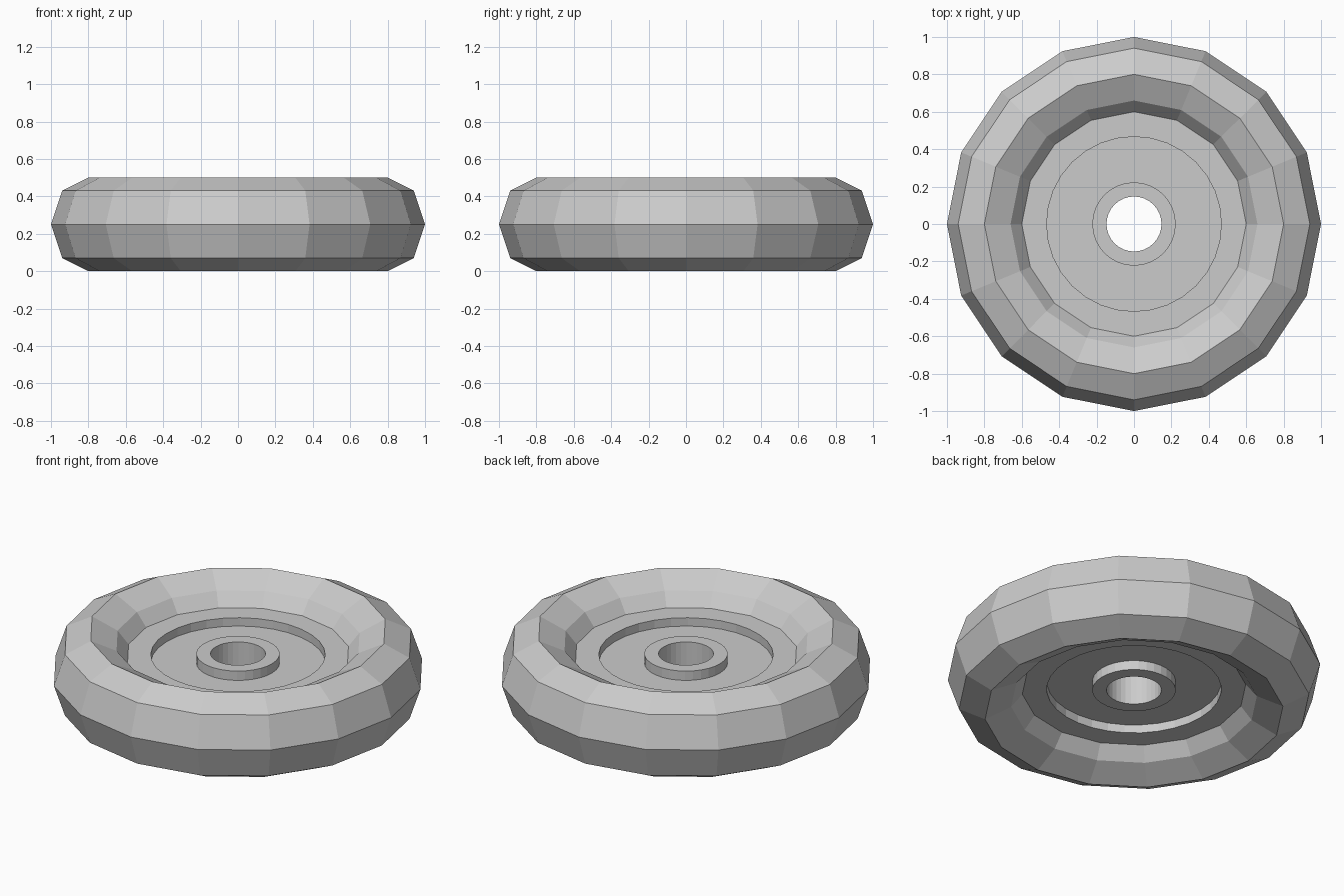
import bpy
import bmesh
from math import cos, sin, pi

if "Cube" in bpy.data.objects:
    bpy.data.objects.remove(bpy.data.objects["Cube"], do_unlink=True)

MID = 0.25  # height of the wheel's symmetry plane

grey = bpy.data.materials.new("light_grey")
grey.use_nodes = True
colour = (0.6, 0.6, 0.6, 1)
grey.diffuse_color = colour
grey.node_tree.nodes["Principled BSDF"].inputs["Base Color"].default_value = colour


def lathe(name, profile, sides, closed=False, chord_rings=()):
    """Spin (radius, height) points round z; chord rings keep half as many corners."""
    bm = bmesh.new()
    rings = []
    for index, (radius, height) in enumerate(profile):
        ring = []
        for k in range(sides):
            flat = index in chord_rings and k % 2 == 1
            r = radius * cos(2 * pi / sides) if flat else radius
            a = 2 * pi * k / sides
            ring.append(bm.verts.new((r * cos(a), r * sin(a), MID + height)))
        rings.append(ring)
    pairs = list(zip(rings, rings[1:]))
    if closed:
        pairs.append((rings[-1], rings[0]))
    for lower, upper in pairs:
        for k in range(sides):
            n = (k + 1) % sides
            bm.faces.new((lower[k], lower[n], upper[n], upper[k]))
    mesh = bpy.data.meshes.new(name)
    bm.to_mesh(mesh)
    bm.free()
    mesh.materials.append(grey)
    obj = bpy.data.objects.new(name, mesh)
    bpy.context.collection.objects.link(obj)
    return obj


def mirrored(upper):
    """Profile below the symmetry plane, in reverse order."""
    return [(r, -h) for r, h in reversed(upper)]


# Faceted tyre, from its outer edge over the shoulder to the plate
shoulder = [(0.94, 0.18), (0.8, 0.25), (0.66, 0.18), (0.6, 0.105)]
lathe("tyre", mirrored(shoulder) + [(1, 0)] + shoulder, 16)

# Wheel plate with a round recess, raised hub collar and axle hole
plate = [(0.6, 0.105), (0.467, 0.105), (0.467, 0.056),
         (0.223, 0.056), (0.223, 0.111), (0.147, 0.111)]
section = plate + mirrored(plate)
lathe("wheel_plate", section, 32, chord_rings=(0, len(section) - 1))
